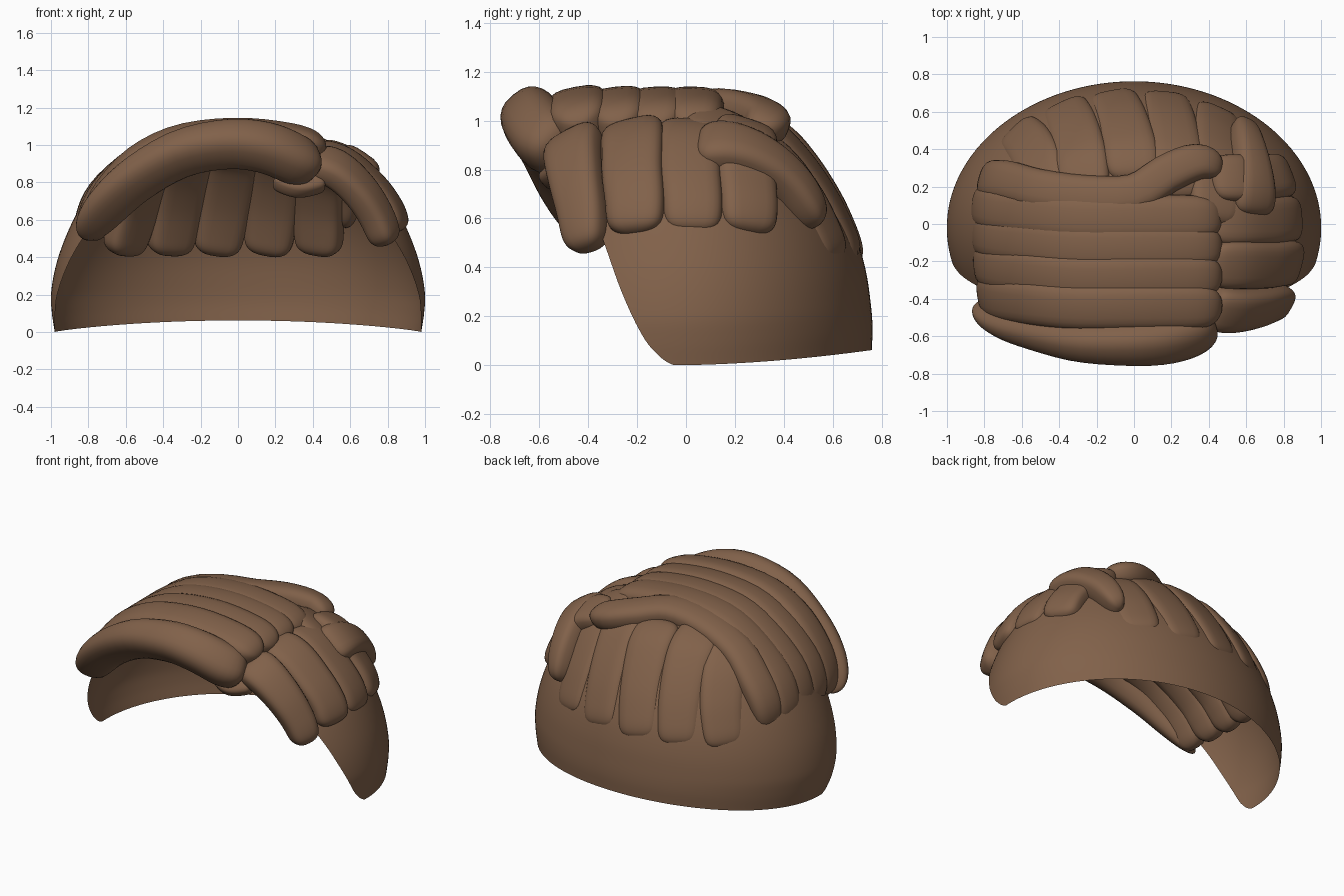
import bpy, bmesh, math
from mathutils import Vector

if "Cube" in bpy.data.objects:
    bpy.data.objects.remove(bpy.data.objects["Cube"])

brown = bpy.data.materials.new("chestnut brown")
brown.diffuse_color = (0.22, 0.12, 0.068, 1)
brown.use_nodes = True
brown.node_tree.nodes["Principled BSDF"].inputs["Base Color"].default_value = brown.diffuse_color
CY = -0.02


def lerp(table, v):
    # Smooth lookup in a short profile table
    for k in range(len(table) - 1):
        (a, fa), (b, fb) = table[k], table[k + 1]
        if v <= b:
            pa, pb = table[max(k - 1, 0)], table[min(k + 2, len(table) - 1)]
            ma = (fb - pa[1]) / (b - pa[0]) * (b - a)
            mb = (pb[1] - fa) / (pb[0] - a) * (b - a)
            t = max(0, (v - a) / (b - a))
            return (fa * (1 + 2 * t) * (1 - t) ** 2 + ma * t * (1 - t) ** 2
                    + fb * t * t * (3 - 2 * t) + mb * t * t * (t - 1))
    return table[-1][1]


# Shell profiles by height: half width, back depth, front edge
WIDTH = [(0, .98), (.1, .995), (.2, 1.0), (.35, .975), (.5, .925), (.65, .855),
         (.75, .795), (.85, .70), (.95, .54), (1.0, .42), (1.03, .28)]
BACK = [(0, .78), (.1, .783), (.2, .776), (.35, .755), (.5, .715), (.65, .65),
        (.75, .595), (.85, .525), (.95, .43), (1.0, .36), (1.03, .25)]
EDGE = [(0, -.05), (.02, -.09), (.1, -.165), (.28, -.255), (.5, -.335), (.7, -.41),
        (.85, -.44), (.95, -.36), (1.03, -.2)]


def finish(name, bm):
    bmesh.ops.recalc_face_normals(bm, faces=bm.faces)
    me = bpy.data.meshes.new(name)
    bm.to_mesh(me)
    bm.free()
    me.materials.append(brown)
    ob = bpy.data.objects.new(name, me)
    bpy.context.collection.objects.link(ob)
    for f in me.polygons:
        f.use_smooth = True
    return ob


def make_shell():
    bm = bmesh.new()
    rows, cols, grid = 40, 80, []
    for i in range(rows + 1):
        z = 1.03 * (i / rows) ** 1.2
        w, b = lerp(WIDTH, z), lerp(BACK, z)
        t0 = math.asin(max(-.95, (lerp(EDGE, z) - CY) / b))
        row = []
        for j in range(cols + 1):
            t = t0 + (math.pi - 2 * t0) * j / cols
            y = CY + b * math.sin(t)
            lift = .062 * max(0, (y + .05) / .81) ** 1.8 * (1 - z / 1.03)
            row.append(bm.verts.new((w * math.cos(t), y, z + lift)))
        grid.append(row)
    for r0, r1 in zip(grid, grid[1:]):
        for j in range(cols):
            bm.faces.new((r0[j], r0[j + 1], r1[j + 1], r1[j]))
    bm.faces.new(grid[-1])
    return finish("back_shell", bm)


def spline(pts, u):
    # Catmull-Rom point along a path
    p = [Vector(q) for q in pts]
    p = [2 * p[0] - p[1]] + p + [2 * p[-1] - p[-2]]
    s = u * (len(pts) - 1)
    i = min(int(s), len(pts) - 2)
    t = s - i
    a, b, c, d = p[i:i + 4]
    return .5 * (2 * b + (c - a) * t + (2 * a - 5 * b + 4 * c - d) * t ** 2
                 + (3 * b - a - 3 * c + d) * t ** 3)


def strand(name, pts, w0, w1, thick, deep=None, box=.65, ends=10, taper=1, lean=1, n=36, seg=24):
    # Flattened lock following the head; deep is its inner thickness at the start
    bm = bmesh.new()
    rings = []
    deep = deep or thick
    for i in range(n + 1):
        u = .5 - .5 * math.cos(math.pi * (.02 + .96 * i / n))
        p = spline(pts, u)
        tan = (spline(pts, min(1, u + .01)) - spline(pts, max(0, u - .01))).normalized()
        out = Vector((p.x, lean * (p.y - CY) / .72, (p.z - .1) / .9))
        out = (out - tan * out.dot(tan)).normalized()
        side = tan.cross(out)
        r = (1 - abs(2 * u - 1) ** ends) ** .5
        w = (w0 + (w1 - w0) * u ** taper) * r
        ring = []
        for k in range(seg):
            a = math.tau * k / seg
            c, s = math.cos(a), math.sin(a)
            h = thick if s > 0 else deep + (thick - deep) * u
            c = math.copysign(abs(c) ** box, c)
            s = math.copysign(abs(s) ** box, s)
            ring.append(bm.verts.new(p + side * c * w + out * s * h * r))
        rings.append(ring)
    for r0, r1 in zip(rings, rings[1:]):
        for k in range(seg):
            m = (k + 1) % seg
            bm.faces.new((r0[k], r0[m], r1[m], r1[k]))
    bm.faces.new(rings[0])
    bm.faces.new(rings[-1])
    return finish(name, bm)


make_shell()

# Rolled fringe across the front, with the small tucked end
strand("fringe_roll", [(.40, -.50, .87), (.31, -.57, .92), (.15, -.615, .985), (-.05, -.625, 1.005),
                       (-.3, -.61, .955), (-.53, -.555, .825), (-.69, -.50, .68), (-.83, -.42, .50)],
       .135, .05, .13, box=.8, ends=8, taper=2)
strand("fringe_tuck", [(.2, -.5, .82), (.32, -.54, .78), (.46, -.5, .81)], .06, .06, .05)

# Locks swept over the crown from right to left
for i, (y, x) in enumerate(((-.44, -.78), (-.28, -.80), (-.12, -.81), (.03, -.81))):
    strand(f"crown_lock_{i + 1}",
           [(.47, y, .975), (.3, y, 1.025), (0, y, 1.055), (-.3, y, 1.022),
            (-.52, y + .02, .92), (x + .11, y + .04, .77), (x + .03, y + .06, .63),
            (x, y + .07, .49)],
           .13, .12, .085, deep=.2, box=.7, ends=8, lean=.35)
strand("crown_lock_back",
       [(.47, .29, .96), (.34, .33, .995), (.18, .27, 1.03), (0, .16, 1.05), (-.25, .15, 1.02),
        (-.5, .18, .93), (-.66, .22, .79), (-.75, .23, .65), (-.78, .23, .49)],
       .10, .12, .08, box=.75, ends=8, lean=.7)

# Locks down the right side
strand("side_lock_front", [(.40, -.45, .92), (.54, -.46, .86), (.66, -.445, .745),
                           (.745, -.42, .61), (.80, -.405, .465)], .135, .09, .08)
for i, y in enumerate((-.215, .015, .24)):
    sink = .05 * (i == 2)
    strand(f"side_lock_{i + 2}", [(.40, y, .965), (.57, y, .90), (.71 - sink, y, .78),
                                  (.80 - sink, y + .01, .66), (.85 - sink, y + .01, .53)],
           .135, .12, .075, box=.6)

# Curl turning from the right side to the back
strand("side_curl", [(.62, .04, .885), (.635, .18, .885), (.625, .31, .835),
                     (.60, .43, .735), (.57, .54, .57)], .14, .07, .085, ends=8)

# Locks falling down the back
for i, (top, low) in enumerate(((-.46, -.65), (-.27, -.39), (0, -.13), (.25, .16), (.45, .45))):
    pts = []
    for z in (1.02, .95, .85, .7, .55, .43):
        x = top + (low - top) * (1.02 - z) / .59
        w, b = lerp(WIDTH, z), lerp(BACK, z)
        y = CY + b * math.sqrt(max(.04, 1 - (x / w) ** 2))
        pts.append((x * .96, y - .045, z - .02))
    strand(f"back_lock_{i + 1}", pts, .155, .13, .075, box=.6)
